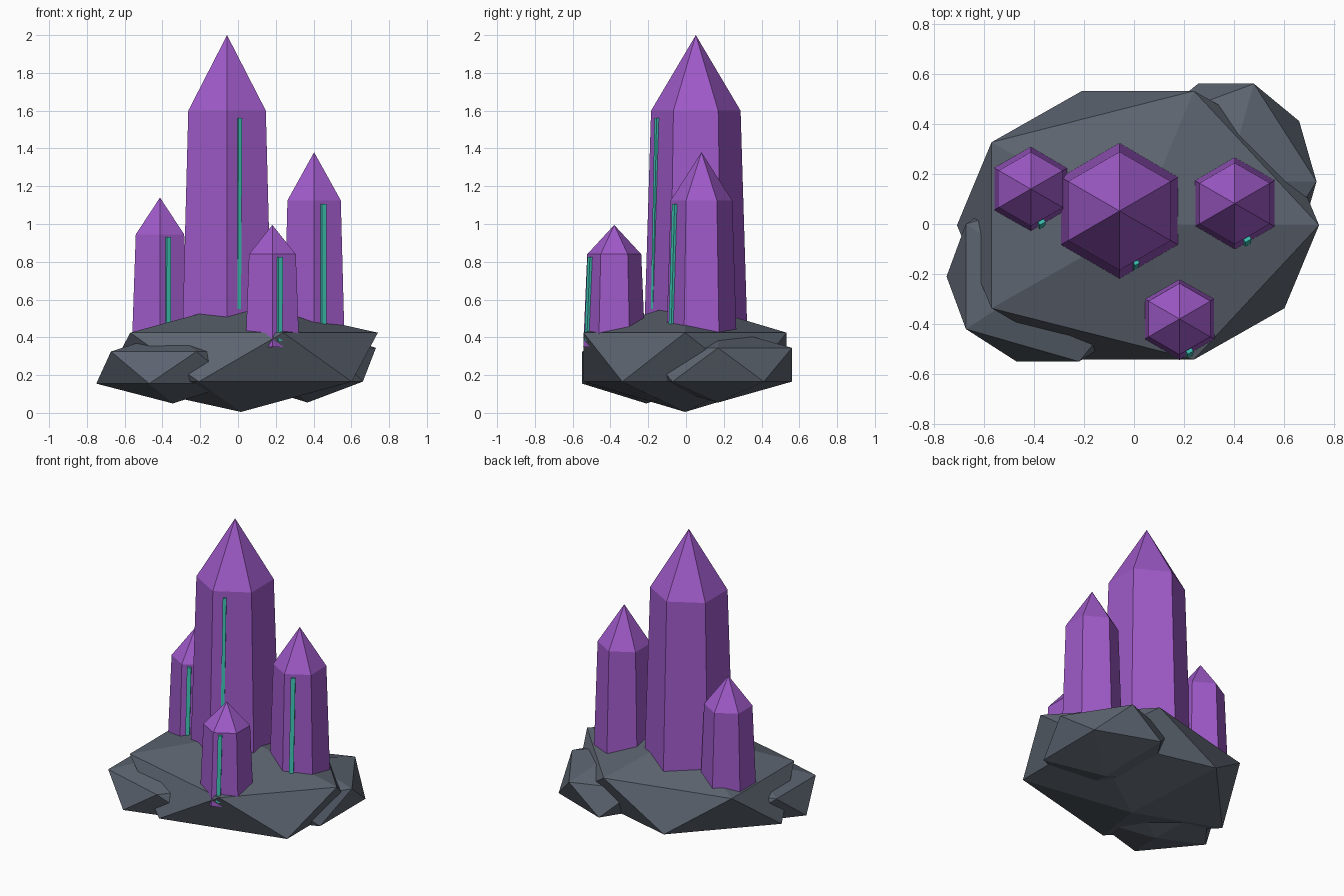
import bpy, bmesh, math
from mathutils import Vector, Matrix

if "Cube" in bpy.data.objects:
    bpy.data.objects.remove(bpy.data.objects["Cube"])


def material(name, rgb):
    m = bpy.data.materials.new(name)
    m.use_nodes = True
    m.diffuse_color = (*rgb, 1)
    bsdf = m.node_tree.nodes["Principled BSDF"]
    bsdf.inputs["Base Color"].default_value = (*rgb, 1)
    bsdf.inputs["Roughness"].default_value = 0.8
    return m


STONE = material("slate_grey", (0.107, 0.127, 0.160))
PURPLE = material("amethyst_purple", (0.345, 0.102, 0.58))
TEAL = material("teal_glow", (0.051, 0.57, 0.48))


def finish(name, bm, mat):
    bmesh.ops.recalc_face_normals(bm, faces=bm.faces)
    mesh = bpy.data.meshes.new(name)
    bm.to_mesh(mesh)
    bm.free()
    mesh.materials.append(mat)
    obj = bpy.data.objects.new(name, mesh)
    bpy.context.collection.objects.link(obj)
    return obj


def rock(name, centre, radii):
    """Faceted boulder: a stretched twenty-sided ball."""
    bm = bmesh.new()
    bmesh.ops.create_icosphere(bm, subdivisions=1, radius=1)
    bm.transform(Matrix.Translation(centre) @ Matrix.Diagonal((*radii, 1)))
    finish(name, bm, STONE)


def crystal(name, x, y, base_r, top_r, shoulder, apex, base=0.35):
    """Six-sided tapering shaft with a pointed tip, corners facing front and back."""
    bm = bmesh.new()
    rings = []
    for r, z in ((base_r, base), (top_r, shoulder)):
        angles = [math.radians(60 * i - 90) for i in range(6)]
        rings.append([bm.verts.new((x + r * math.cos(a), y + r * math.sin(a), z)) for a in angles])
    tip = bm.verts.new((x, y, apex))
    low, high = rings
    bm.faces.new(low)
    for i in range(6):
        j = (i + 1) % 6
        bm.faces.new((low[i], low[j], high[j], high[i]))
        bm.faces.new((high[i], high[j], tip))
    finish(name, bm, PURPLE)


def strip(name, x, y, base_r, top_r, shoulder, offset, width, z0, z1, out0, out1, base=0.35):
    """Slim glowing bar lying along the front-left face, near the front corner."""
    normal = Vector((0.5, -math.sqrt(0.75), 0))
    along = Vector((math.sqrt(0.75), 0.5, 0))
    bm = bmesh.new()
    ends = []
    for z, out in ((z0, out0), (z1, out1)):
        r = base_r + (top_r - base_r) * (z - base) / (shoulder - base)
        mid = Vector((x + offset, y - r + offset * math.tan(math.radians(30)), z))
        corners = ((-1, -0.015), (1, -0.015), (1, out), (-1, out))
        ends.append([bm.verts.new(mid + along * s * width / 2 + normal * d) for s, d in corners])
    low, high = ends
    bm.faces.new(low)
    bm.faces.new(high)
    for i in range(4):
        j = (i + 1) % 4
        bm.faces.new((low[i], low[j], high[j], high[i]))
    finish(name, bm, TEAL)


# Stone base
rock("base_rock", (0.016, -0.005, 0.295), (0.81, 0.632, 0.29))
rock("front_right_rock", (-0.345, -0.21, 0.24), (0.453, 0.40, 0.19))
rock("back_left_rock", (0.368, 0.17, 0.255), (0.405, 0.46, 0.20))

# Crystals: x, y, base radius, shoulder radius, shoulder height
shapes = {
    "tall": (-0.058, 0.052, 0.275, 0.237, 1.60),
    "left": (0.403, 0.082, 0.187, 0.163, 1.125),
    "right": (-0.413, 0.140, 0.172, 0.148, 0.945),
    "front": (0.182, -0.380, 0.164, 0.143, 0.84),
}
for key, apex in (("tall", 2.0), ("left", 1.38), ("right", 1.14), ("front", 0.995)):
    crystal(key + "_crystal", *shapes[key], apex)

# Glowing strips: offset from front corner, width, bottom, top, protrusion at each end
strip("tall_strip", *shapes["tall"], 0.064, 0.022, 0.55, 1.56, 0.001, 0.014)
strip("left_strip", *shapes["left"], 0.047, 0.028, 0.42, 1.105, 0.012, 0.015)
strip("right_strip", *shapes["right"], 0.040, 0.026, 0.42, 0.93, 0.012, 0.015)
strip("front_strip", *shapes["front"], 0.037, 0.026, 0.38, 0.825, 0.012, 0.015)
